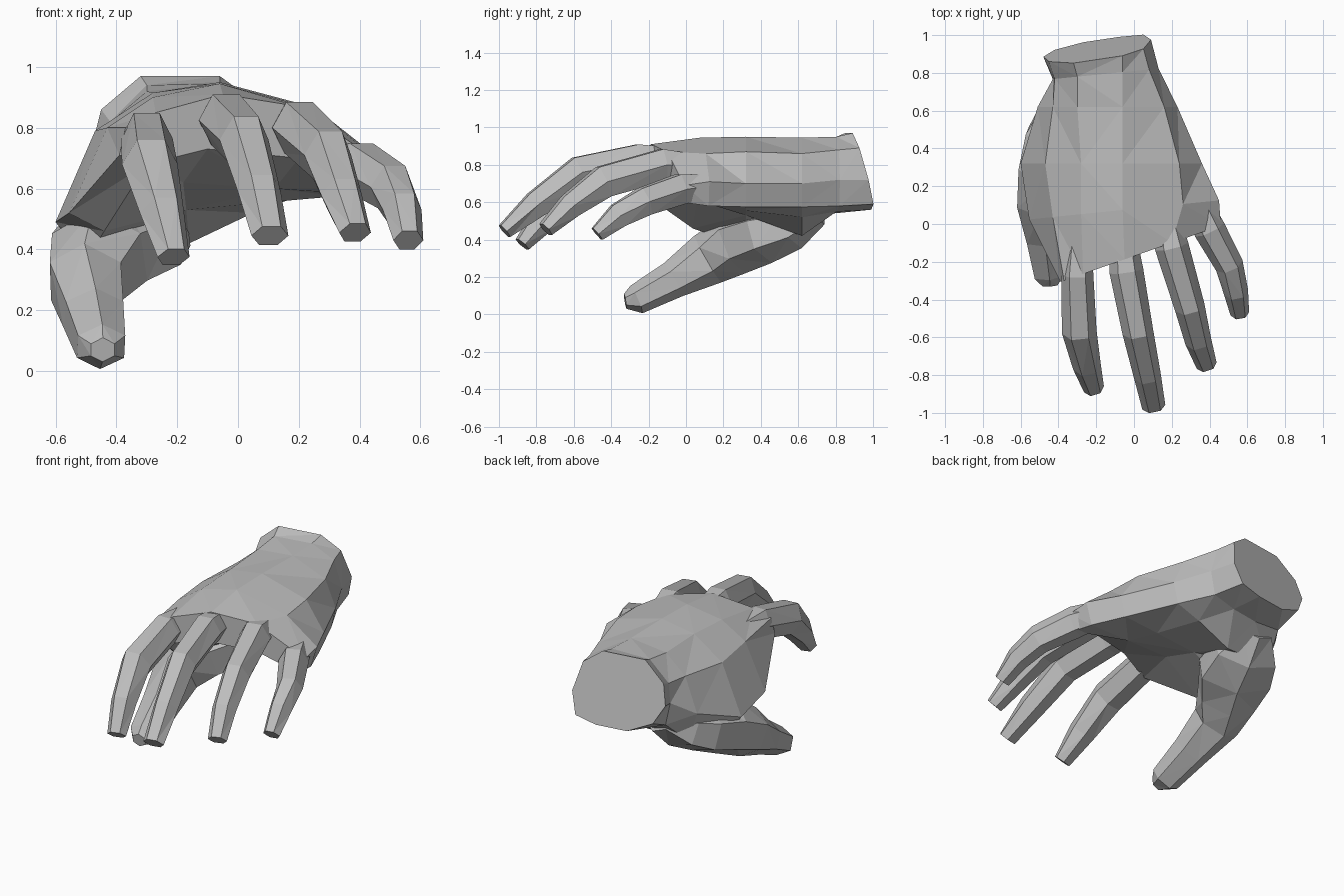
import bpy, bmesh, math
from mathutils import Vector

skin = bpy.data.materials.new("stone_grey")
skin.diffuse_color = (0.51, 0.51, 0.51, 1)


def loft(name, rings):
    """Closed flat-shaded skin through equal-sized rings of points."""
    bm = bmesh.new()
    rows = [[bm.verts.new(p) for p in ring] for ring in rings]
    n = len(rows[0])
    for a, b in zip(rows, rows[1:]):
        for i in range(n):
            j = (i + 1) % n
            bm.faces.new((a[i], a[j], b[j], b[i]))
    bm.faces.new(rows[0])
    bm.faces.new(rows[-1])
    # facet the skin, keeping the flat wrist cut whole
    bmesh.ops.triangulate(bm, faces=[f for f in bm.faces if len(f.verts) == 4])
    bmesh.ops.recalc_face_normals(bm, faces=bm.faces)
    mesh = bpy.data.meshes.new(name)
    bm.to_mesh(mesh)
    bm.free()
    mesh.materials.append(skin)
    obj = bpy.data.objects.new(name, mesh)
    bpy.context.collection.objects.link(obj)
    return obj


def digit(name, stations, turn=0.0):
    """Six-sided tube; each station is x, y, z, half width, half height."""
    pts = [Vector(s[:3]) for s in stations]
    rings = []
    for i, (x, y, z, w, h) in enumerate(stations):
        d = (pts[min(i + 1, len(pts) - 1)] - pts[max(i - 1, 0)]).normalized()
        side = d.cross(Vector((0, 0, 1))).normalized()
        up = side.cross(d)
        angles = [turn + k * math.pi / 3 for k in range(6)]
        rings.append([pts[i] + side * w * math.cos(a) + up * h * 1.15 * math.sin(a)
                      for a in angles])
    return loft(name, rings)


# Palm sections from wrist to knuckles: y, slope over x, slope over z, outline (x, z)
sections = [
    (0.925, 0.15, -0.25, [(-.48, .74), (-.45, .86), (-.32, .97), (-.06, .97), (.05, .89),
                          (.09, .72), (.05, .59), (-.08, .56), (-.27, .56), (-.42, .63)]),
    (0.79, 0.1, 0, [(-.43, .70), (-.42, .82), (-.30, .94), (-.06, .95), (.08, .88),
                    (.13, .72), (.10, .58), (-.05, .55), (-.22, .54), (-.40, .56)]),
    (0.62, 0, 0, [(-.51, .60), (-.43, .81), (-.30, .92), (-.06, .945), (.16, .86),
                  (.23, .70), (.20, .575), (.05, .52), (-.16, .42), (-.45, .42)]),
    (0.32, 0, 0, [(-.60, .49), (-.47, .79), (-.28, .915), (-.06, .95), (.24, .87),
                  (.36, .70), (.33, .575), (.10, .555), (-.17, .53), (-.50, .36)]),
    (0.06, 0.1, 0, [(-.555, .52), (-.43, .80), (-.28, .90), (-.06, .945), (.26, .86),
                    (.45, .71), (.41, .58), (.12, .60), (-.18, .62), (-.44, .46)]),
    (-0.24, 0.35, 0, [(-.39, .71), (-.37, .80), (-.27, .85), (-.05, .91), (.20, .87),
                      (.46, .69), (.42, .60), (.20, .70), (-.10, .73), (-.30, .68)]),
]
hand = loft("hand", [[(x, y + sx * (x + .2) + sz * (z - .75), z) for x, z in outline]
                     for y, sx, sz, outline in sections])

digits = [
    digit("index_finger", [(-.29, .00, .77, .06, .06), (-.30, -.27, .765, .085, .085),
                           (-.29, -.57, .68, .092, .09), (-.25, -.75, .52, .075, .07),
                           (-.212, -.875, .375, .055, .04)]),
    digit("middle_finger", [(-.07, .05, .82, .06, .06), (-.04, -.25, .825, .09, .085),
                            (.02, -.57, .76, .082, .085), (.07, -.80, .59, .072, .07),
                            (.105, -.97, .445, .062, .04)]),
    digit("ring_finger", [(.15, .15, .79, .05, .05), (.20, -.12, .80, .09, .085),
                          (.295, -.44, .71, .08, .085), (.34, -.62, .58, .07, .065),
                          (.385, -.75, .455, .055, .04)]),
    digit("little_finger", [(.28, .25, .70, .05, .05), (.40, -.03, .67, .085, .08),
                            (.505, -.22, .605, .075, .075), (.54, -.36, .53, .065, .065),
                            (.56, -.475, .43, .05, .04)]),
    # Thumb with the fleshy base of the palm
    digit("thumb", [(-.30, .70, .55, .10, .07), (-.33, .57, .47, .20, .11),
                    (-.38, .42, .425, .23, .135), (-.455, .26, .375, .18, .145),
                    (-.50, .115, .295, .135, .125), (-.475, -.07, .185, .11, .088),
                    (-.45, -.265, .08, .09, .07), (-.445, -.325, .07, .045, .035)],
          math.pi / 6),
]

# Weld all digits into the palm as one skin
bpy.context.view_layer.objects.active = hand
for part in digits:
    mod = hand.modifiers.new("weld", "BOOLEAN")
    mod.operation = "UNION"
    mod.solver = "EXACT"
    mod.object = part
    bpy.ops.object.modifier_apply(modifier=mod.name)
    bpy.data.objects.remove(part)
